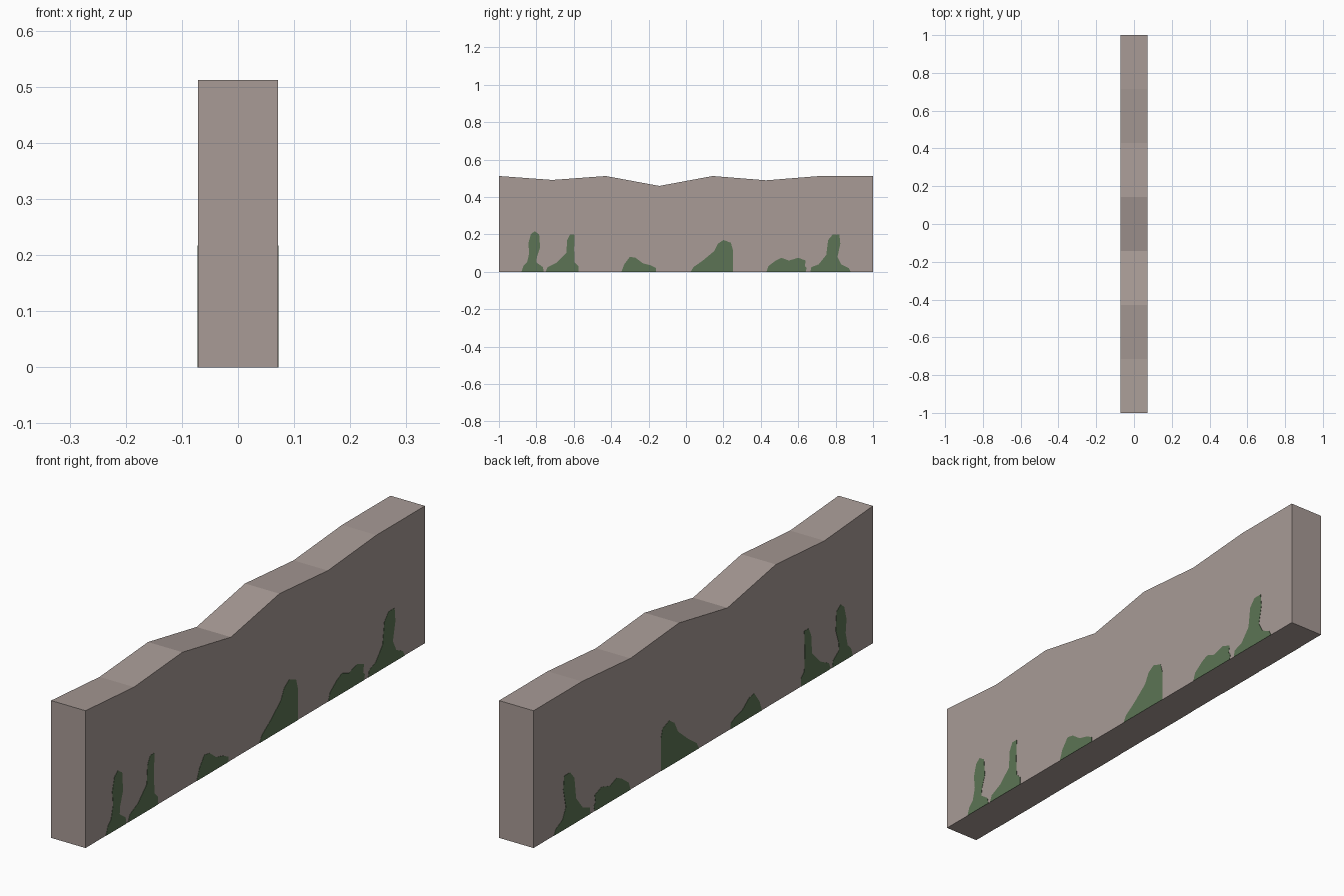
import bpy, bmesh

if "Cube" in bpy.data.objects:
    bpy.data.objects.remove(bpy.data.objects["Cube"])

HALF = 0.071  # half thickness of the wall


def material(name, rgb):
    m = bpy.data.materials.new(name)
    m.diffuse_color = (*rgb, 1)
    m.use_nodes = True
    m.node_tree.nodes["Principled BSDF"].inputs["Base Color"].default_value = m.diffuse_color
    return m


stone = material("grey_stone", (0.392, 0.328, 0.305))
moss = material("moss_green", (0.107, 0.175, 0.089))


def slab(name, outline, x0, x1, mat):
    """Extrude a closed (y, z) outline from x0 to x1."""
    bm = bmesh.new()
    face = bm.faces.new([bm.verts.new((x0, y, z)) for y, z in outline])
    ext = bmesh.ops.extrude_face_region(bm, geom=[face])
    verts = [g for g in ext["geom"] if isinstance(g, bmesh.types.BMVert)]
    bmesh.ops.translate(bm, verts=verts, vec=(x1 - x0, 0, 0))
    bmesh.ops.recalc_face_normals(bm, faces=bm.faces)
    me = bpy.data.meshes.new(name)
    bm.to_mesh(me)
    bm.free()
    me.materials.append(mat)
    ob = bpy.data.objects.new(name, me)
    bpy.context.collection.objects.link(ob)
    return ob


# Wall with a worn, wavy top: eight evenly spaced heights
heights = [0.512, 0.491, 0.512, 0.459, 0.512, 0.489, 0.512, 0.512]
top = [(-1 + 2 * i / 7, h) for i, h in enumerate(heights)]
slab("wall", [(-1, 0)] + top + [(1, 0)], -HALF, HALF, stone)

# Moss patches growing up from the ground, the same on both sides
patches = [
    [(-.88, 0), (-.87, .03), (-.85, .05), (-.838, .1), (-.843, .15), (-.83, .2), (-.81, .217),
     (-.785, .2), (-.78, .13), (-.797, .08), (-.8, .05), (-.765, .025), (-.76, 0)],
    [(-.75, 0), (-.74, .025), (-.69, .05), (-.64, .1), (-.635, .17), (-.62, .2),
     (-.595, .2), (-.598, .12), (-.595, .05), (-.575, .03), (-.575, 0)],
    [(-.345, 0), (-.33, .04), (-.3, .08), (-.27, .075), (-.23, .045), (-.19, .035), (-.16, .02), (-.16, 0)],
    [(.025, 0), (.04, .025), (.09, .06), (.15, .11), (.17, .15), (.2, .17), (.24, .155), (.25, .12), (.25, 0)],
    [(.43, 0), (.44, .03), (.48, .06), (.51, .075), (.55, .06), (.6, .075), (.64, .06),
     (.635, .03), (.645, .02), (.64, 0)],
    [(.665, 0), (.67, .025), (.71, .04), (.75, .09), (.76, .17), (.785, .2), (.82, .2),
     (.825, .15), (.81, .08), (.83, .04), (.87, .02), (.88, 0)],
]
for i, outline in enumerate(patches):
    for side, s in (("right", 1), ("left", -1)):
        slab(f"moss_{side}_{i + 1}", outline, s * (HALF - 0.0005), s * (HALF + 0.001), moss)
